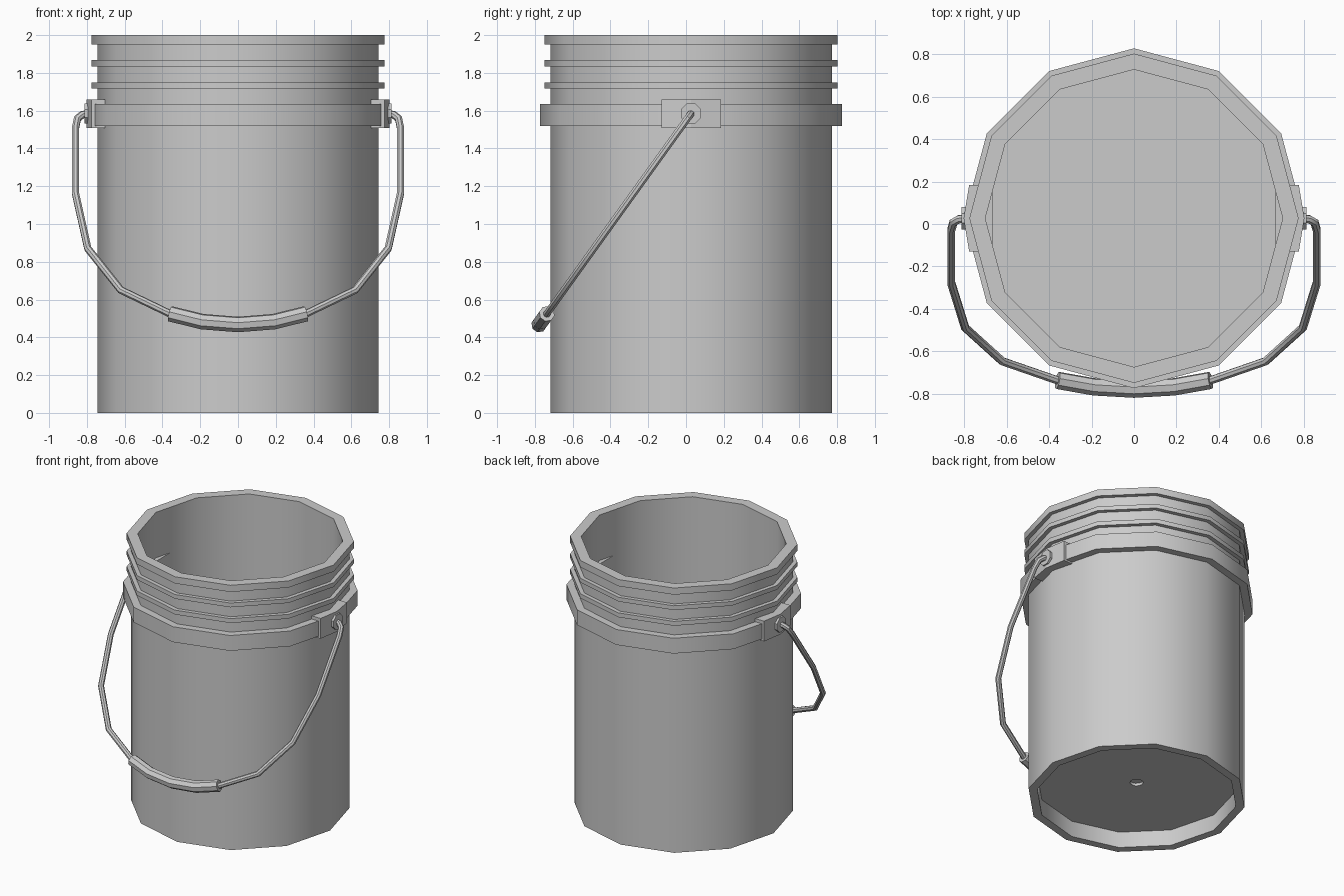
import bpy, bmesh, math
from mathutils import Vector

if "Cube" in bpy.data.objects:
    bpy.data.objects.remove(bpy.data.objects["Cube"])

CY = 0.027          # bucket axis in y
PIVOT_Z = 1.585     # height of the handle pivots
SLOPE = 0.72        # y per z of the hanging handle


def finish(bm, name, angle=35):
    bmesh.ops.recalc_face_normals(bm, faces=bm.faces)
    mesh = bpy.data.meshes.new(name)
    bm.to_mesh(mesh)
    bm.free()
    ob = bpy.data.objects.new(name, mesh)
    bpy.context.collection.objects.link(ob)
    if angle:
        bpy.ops.object.select_all(action='DESELECT')
        ob.select_set(True)
        bpy.context.view_layer.objects.active = ob
        bpy.ops.object.shade_smooth_by_angle(angle=math.radians(angle))
    return ob


def lathe(name, profile, closed, sides=12):
    """Spin (radius, z) points around the bucket axis."""
    bm = bmesh.new()
    rings = []
    for r, z in profile:
        if r == 0:
            rings.append([bm.verts.new((0, CY, z))] * sides)
        else:
            rings.append([bm.verts.new((r * math.cos(2 * math.pi * i / sides),
                                        CY + r * math.sin(2 * math.pi * i / sides), z))
                          for i in range(sides)])
    pairs = list(zip(rings, rings[1:])) + ([(rings[-1], rings[0])] if closed else [])
    for a, b in pairs:
        for i in range(sides):
            j = (i + 1) % sides
            bm.faces.new(list(dict.fromkeys((a[i], a[j], b[j], b[i]))))
    return finish(bm, name)


def sweep(name, path, radius, sides):
    """Round tube with mitred bends along a path in the handle plane."""
    n = Vector((0, 1, -SLOPE)).normalized()
    bm = bmesh.new()
    rings = []
    for k, p in enumerate(path):
        t0 = (p - path[max(k - 1, 0)]).normalized()
        t1 = (path[min(k + 1, len(path) - 1)] - p).normalized()
        t = (t0 + t1).normalized()
        side = t.cross(n)
        stretch = 1 / max(0.5, t.dot(t1 if t1.length else t0))
        rings.append([bm.verts.new(p + radius * (side * stretch * math.cos(a) + n * math.sin(a)))
                      for a in (2 * math.pi * (i + 0.5) / sides for i in range(sides))])
    for a, b in zip(rings, rings[1:]):
        for i in range(sides):
            j = (i + 1) % sides
            bm.faces.new((a[i], a[j], b[j], b[i]))
    bm.faces.new(rings[0])
    bm.faces.new(rings[-1])
    return finish(bm, name)


def prism(name, points, offset):
    """Extrude a flat outline by an offset vector."""
    bm = bmesh.new()
    face = bm.faces.new([bm.verts.new(p) for p in points])
    new = bmesh.ops.extrude_face_region(bm, geom=[face], use_keep_orig=True)
    bmesh.ops.translate(bm, vec=offset, verts=[g for g in new['geom']
                                               if isinstance(g, bmesh.types.BMVert)])
    return finish(bm, name, None)


# bucket shell with rim, raised floor and small moulding dimple underneath
lathe("bucket_shell", [(0, 0.16), (0.70, 0.16), (0.70, 2), (0.775, 2), (0.775, 1.95),
                       (0.745, 1.95), (0.745, 0), (0.685, 0), (0.685, 0.12),
                       (0.045, 0.12), (0.045, 0.14), (0, 0.14)], False)

# stiffening rings and the wide handle band
for name, r, z0, z1 in (("upper_ring", 0.775, 1.835, 1.867),
                        ("lower_ring", 0.775, 1.717, 1.75),
                        ("handle_band", 0.80, 1.52, 1.635)):
    lathe(name, [(0.735, z0), (r, z0), (r, z1), (0.735, z1)], True)

# pivot brackets and washers on both sides
for s, tag in ((-1, "left"), (1, "right")):
    outline = [(0.667, -0.157), (0.776, -0.157), (0.802, 0), (0.776, 0.157), (0.667, 0.157)]
    prism(tag + "_bracket", [(s * x, CY + y, 1.507) for x, y in outline], (0, 0, 0.152))
    prism(tag + "_washer",
          [(s * 0.785, CY + 0.058 * math.cos(math.pi * (i + 0.5) / 4),
            PIVOT_Z + 0.058 * math.sin(math.pi * (i + 0.5) / 4)) for i in range(8)],
          (s * 0.027, 0, 0))

# wire handle hanging forward, mirrored from its right half
half = [(0.79, 1.585), (0.825, 1.578), (0.85, 1.558), (0.86, 1.51), (0.86, 1.16),
        (0.795, 0.87), (0.62, 0.65), (0.36, 0.525), (0.19, 0.483), (0, 0.468)]
full = half + [(-x, z) for x, z in half[-2::-1]]
path = [Vector((x, CY + (z - PIVOT_Z) * SLOPE, z)) for x, z in full]
sweep("handle_wire", path, 0.02, 8)

# hand grip around the lowest part of the wire
sweep("handle_grip", path[7:-7], 0.042, 8)
